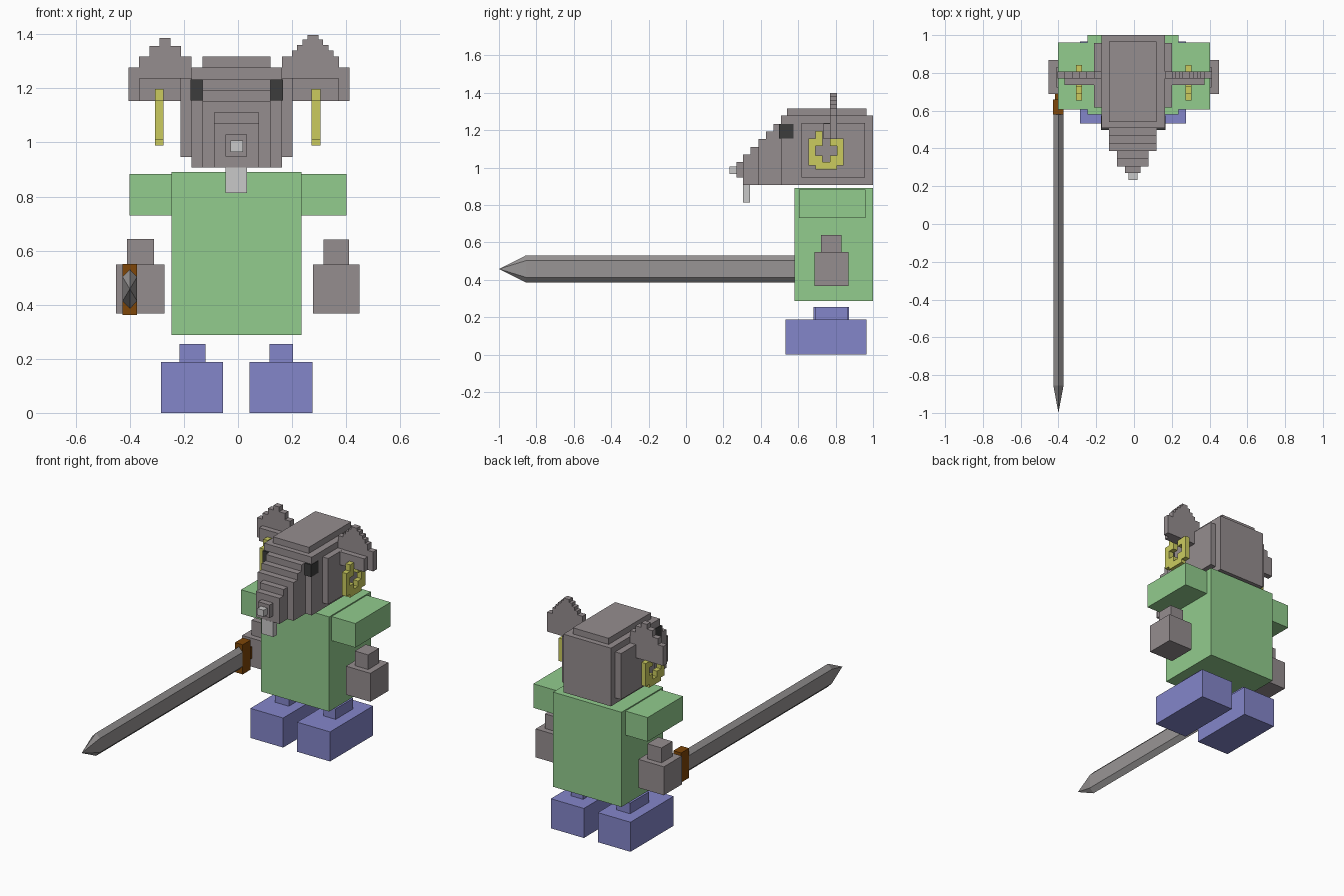
import bpy, bmesh

def srgb(c):
    c /= 255
    return c / 12.92 if c <= 0.04045 else ((c + 0.055) / 1.055) ** 2.4

def material(name, r, g, b):
    m = bpy.data.materials.new(name)
    m.diffuse_color = (srgb(r), srgb(g), srgb(b), 1)
    return m

GREY = material("grey_hide", 149, 141, 143)
GREEN = material("green_cloth", 146, 204, 141)
BLUE = material("blue_boot", 132, 134, 202)
GOLD = material("gold", 203, 203, 95)
IVORY = material("ivory", 201, 200, 200)
DARK = material("dark_eye", 60, 60, 60)
BROWN = material("brown_hilt", 126, 70, 8)
STEEL = material("steel", 152, 149, 149)

def finish(name, bm, mat):
    bmesh.ops.recalc_face_normals(bm, faces=bm.faces)
    me = bpy.data.meshes.new(name)
    bm.to_mesh(me)
    bm.free()
    me.materials.append(mat)
    ob = bpy.data.objects.new(name, me)
    bpy.context.collection.objects.link(ob)
    return ob

def boxes(name, mat, *items):
    """One object from boxes, each given as (x0, x1, y0, y1, z0, z1)."""
    bm = bmesh.new()
    for x0, x1, y0, y1, z0, z1 in items:
        vs = bmesh.ops.create_cube(bm, size=1)["verts"]
        for v in vs:
            v.co = (x0 if v.co.x < 0 else x1,
                    y0 if v.co.y < 0 else y1,
                    z0 if v.co.z < 0 else z1)
    return finish(name, bm, mat)

# Torso and sleeves
boxes("torso", GREEN, (-0.246, 0.235, 0.58, 1.0, 0.288, 0.89))
boxes("left_sleeve", GREEN, (-0.402, -0.246, 0.605, 0.96, 0.73, 0.883))
boxes("right_sleeve", GREEN, (0.235, 0.402, 0.605, 0.96, 0.73, 0.883))

# Hands with wrists
boxes("left_hand", GREY, (-0.452, -0.272, 0.687, 0.868, 0.367, 0.548),
      (-0.41, -0.31, 0.722, 0.832, 0.548, 0.643))
boxes("right_hand", GREY, (0.278, 0.45, 0.687, 0.868, 0.367, 0.548),
      (0.316, 0.41, 0.722, 0.832, 0.548, 0.641))

# Boots with ankles
boxes("left_boot", BLUE, (-0.285, -0.055, 0.532, 0.965, 0, 0.188),
      (-0.217, -0.12, 0.682, 0.872, 0.188, 0.255))
boxes("right_boot", BLUE, (0.043, 0.275, 0.532, 0.965, 0, 0.188),
      (0.117, 0.204, 0.69, 0.866, 0.188, 0.255))

# Skull, crown plate and cheek plates
boxes("head", GREY, (-0.172, 0.163, 0.508, 1.0, 0.908, 1.278))
boxes("crown", GREY, (-0.132, 0.12, 0.54, 0.966, 1.278, 1.317))
boxes("left_cheek", GREY, (-0.213, -0.172, 0.618, 0.957, 0.946, 1.238))
boxes("right_cheek", GREY, (0.163, 0.202, 0.618, 0.957, 0.946, 1.238))

# Stepped snout: three wide steps, two narrow ones, then the nose
steps = []
for i in range(5):
    x0, x1 = (-0.132, 0.12) if i < 3 else (-0.089, 0.078)
    y1 = 0.508 - 0.0405 * i
    steps.append((x0, x1, y1 - 0.0405, y1, 0.908, 1.233 - 0.0405 * i))
boxes("snout", GREY, *steps)
boxes("nose", GREY, (-0.047, 0.034, 0.27, 0.306, 0.948, 1.03))
boxes("nose_tip", IVORY, (-0.028, 0.018, 0.232, 0.27, 0.965, 1.007))
boxes("tooth", IVORY, (-0.047, 0.034, 0.305, 0.342, 0.813, 0.908))

# Eyes wrapped around the front corners of the head
boxes("left_eye", DARK, (-0.175, -0.132, 0.498, 0.574, 1.156, 1.233))
boxes("right_eye", DARK, (0.12, 0.166, 0.498, 0.574, 1.156, 1.233))

# Ears: thin stepped plate (x0, x1, bottom, top) with a thicker inner block
def ear(name, rows, inner):
    items = [(x0, x1, 0.77, 0.807, z0, z1) for x0, x1, z0, z1 in rows]
    boxes(name, GREY, *items, (*inner, 0.735, 0.77, 1.154, 1.237))

ear("left_ear", [(-0.405, -0.172, 1.154, 1.278), (-0.367, -0.172, 1.278, 1.317),
                 (-0.328, -0.21, 1.317, 1.357), (-0.29, -0.25, 1.357, 1.387)],
    (-0.367, -0.172))
ear("right_ear", [(0.163, 0.412, 1.154, 1.278), (0.163, 0.373, 1.278, 1.317),
                  (0.2, 0.354, 1.317, 1.34), (0.218, 0.335, 1.34, 1.36),
                  (0.238, 0.315, 1.36, 1.38), (0.257, 0.297, 1.38, 1.398)],
    (0.163, 0.373))

# Blocky earrings hanging from the ears: (y0, y1, z0, z1)
RING = [(0.654, 0.692, 1.01, 1.156), (0.807, 0.843, 1.01, 1.156),
        (0.692, 0.807, 0.989, 1.03),
        (0.692, 0.731, 1.03, 1.065), (0.769, 0.807, 1.03, 1.065),
        (0.692, 0.731, 1.116, 1.197), (0.769, 0.807, 1.116, 1.154)]
for name, x0, x1 in (("left_earring", -0.307, -0.276), ("right_earring", 0.272, 0.305)):
    boxes(name, GOLD, *[(x0, x1, *r) for r in RING])

# Sword: guard, short grip reaching the hand, six-sided blade with a point
boxes("sword_guard", BROWN, (-0.428, -0.373, 0.58, 0.66, 0.362, 0.55))
boxes("sword_grip", BROWN, (-0.418, -0.383, 0.66, 0.69, 0.42, 0.495))
bm = bmesh.new()
section = [(0, 0.073), (0.027, 0.045), (0.027, -0.045),
           (0, -0.073), (-0.027, -0.045), (-0.027, 0.045)]
back, front = ([bm.verts.new((-0.4 + x, y, 0.458 + z)) for x, z in section]
               for y in (0.58, -0.855))
tip = bm.verts.new((-0.4, -1.0, 0.458))
bm.faces.new(back)
for i in range(6):
    j = (i + 1) % 6
    bm.faces.new((back[i], back[j], front[j], front[i]))
    bm.faces.new((front[i], front[j], tip))
finish("sword_blade", bm, STEEL)
